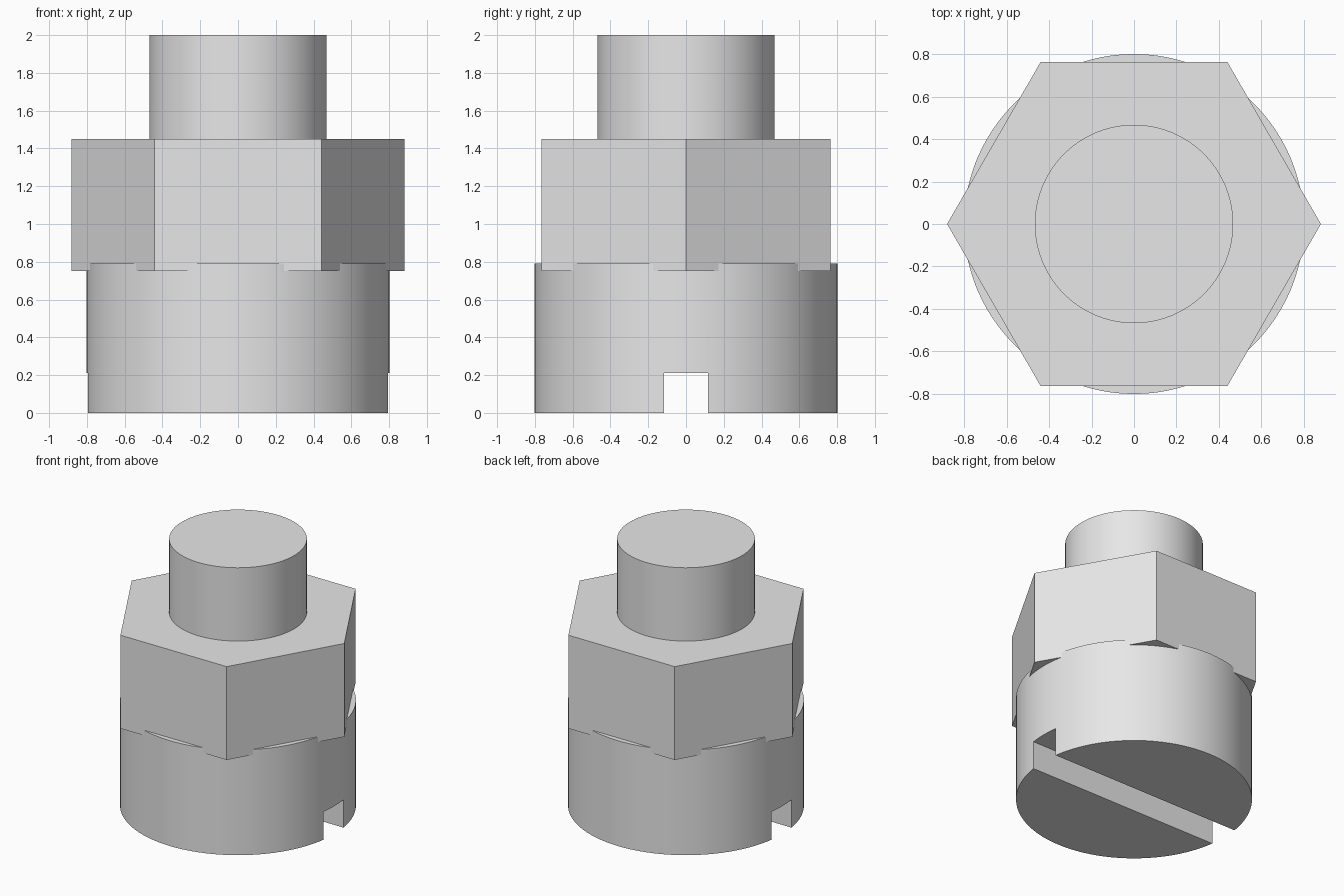
import bpy
import math

cube = bpy.data.objects.get("Cube")
if cube:
    bpy.data.objects.remove(cube, do_unlink=True)

# One plain grey metal for the whole fastener
steel = bpy.data.materials.new("grey steel")
steel.use_nodes = True
grey = (0.8, 0.8, 0.8, 1)
steel.diffuse_color = grey
steel.node_tree.nodes["Principled BSDF"].inputs["Base Color"].default_value = grey


def prism(name, sides, radius, bottom, top, turn=0):
    """Upright solid with the given number of sides."""
    bpy.ops.mesh.primitive_cylinder_add(
        vertices=sides, radius=radius, depth=top - bottom,
        location=(0, 0, (bottom + top) / 2), rotation=(0, 0, turn))
    obj = bpy.context.object
    obj.name = name
    obj.data.materials.append(steel)
    return obj


def smooth(obj):
    bpy.ops.object.select_all(action='DESELECT')
    obj.select_set(True)
    bpy.context.view_layer.objects.active = obj
    bpy.ops.object.shade_smooth_by_angle(angle=math.radians(30))


# Round head with a screwdriver slot cut across its underside
head = prism("slotted_head", 96, 0.802, 0, 0.79)
bpy.ops.mesh.primitive_cube_add(size=1, location=(0, 0, 0))
cutter = bpy.context.object
cutter.name = "slot_cutter"
cutter.scale = (2, 0.235, 0.42)
cutter.data.materials.append(steel)

slot = head.modifiers.new("slot", 'BOOLEAN')
slot.operation = 'DIFFERENCE'
slot.solver = 'EXACT'
slot.object = cutter
bpy.context.view_layer.objects.active = head
bpy.ops.object.modifier_apply(modifier=slot.name)
bpy.data.objects.remove(cutter, do_unlink=True)
smooth(head)

# Hexagonal collar with corners pointing left and right
prism("hex_collar", 6, 0.882, 0.75, 1.45, math.pi / 2)

# Plain round shaft, seated inside the collar
smooth(prism("shaft", 96, 0.468, 1.4, 2))
